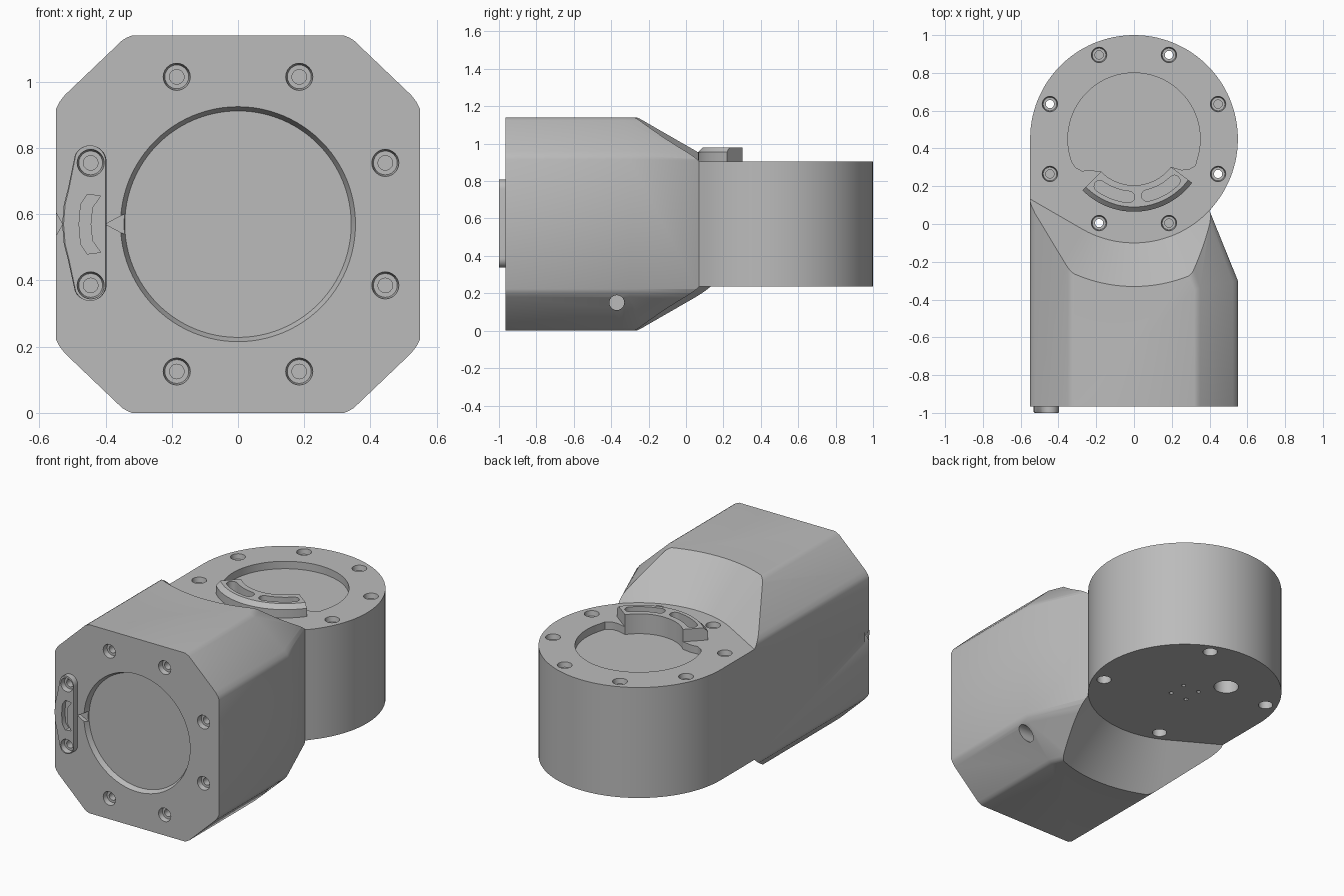
import bpy, bmesh
from math import sin, cos, radians, pi
from mathutils import Matrix, Vector

cube = bpy.data.objects.get("Cube")
if cube:
    bpy.data.objects.remove(cube)

grey = bpy.data.materials.new("satin_grey")
grey.use_nodes = True
COL = (0.5, 0.5, 0.5, 1)
grey.diffuse_color = COL
grey.node_tree.nodes["Principled BSDF"].inputs["Base Color"].default_value = COL

FRONT = Matrix.Rotation(pi / 2, 4, 'X')      # local z points out of the front face
MID, CY, R = 0.57, 0.45, 0.55                # mid height, drum centre and radius
TOP, BOT, FACE = 0.905, 0.237, 0.965


def arc(r, a0, a1, n, cx=0, cy=0):
    angles = [radians(a0 + (a1 - a0) * i / n) for i in range(n + 1)]
    return [(cx + r * cos(a), cy + r * sin(a)) for a in angles]


def loft(bm, rings, matrix=Matrix()):
    """Closed solid through (outline, height) rings."""
    rows = [[bm.verts.new(matrix @ Vector((x, y, z))) for x, y in pts] for pts, z in rings]
    faces = [bm.faces.new(rows[0]), bm.faces.new(rows[-1])]
    n = len(rows[0])
    for a, b in zip(rows, rows[1:]):
        for i in range(n):
            j = (i + 1) % n
            faces.append(bm.faces.new((a[i], a[j], b[j], b[i])))
    bmesh.ops.recalc_face_normals(bm, faces=faces)


def lathe(bm, x, y, profile, matrix=Matrix(), n=24):
    loft(bm, [(arc(r, 0, 360 - 360 / n, n - 1, x, y), z) for r, z in profile], matrix)


def make(name, bm):
    mesh = bpy.data.meshes.new(name)
    bm.to_mesh(mesh)
    bm.free()
    mesh.materials.append(grey)
    ob = bpy.data.objects.new(name, mesh)
    bpy.context.collection.objects.link(ob)
    return ob


def activate(ob):
    bpy.ops.object.select_all(action='DESELECT')
    ob.select_set(True)
    bpy.context.view_layer.objects.active = ob


def cut(ob, bm):
    cutter = make("cutter", bm)
    mod = ob.modifiers.new("cut", 'BOOLEAN')
    mod.operation, mod.solver, mod.object = 'DIFFERENCE', 'EXACT', cutter
    activate(ob)
    bpy.ops.object.modifier_apply(modifier=mod.name)
    bpy.data.objects.remove(cutter)


def screw_hole(bm, x, y, top, depth, matrix=Matrix(), through=False):
    profile = [(0.041, top + 0.02), (0.041, top), (0.036, top - 0.03), (0.022, top - 0.03)]
    if through:
        profile += [(0.022, BOT + 0.05), (0.041, BOT + 0.05), (0.041, BOT - 0.02)]
    else:
        profile.append((0.022, top - depth))
    lathe(bm, x, y, profile, matrix)


# Housing: chamfered box running into a round drum, one side bent inwards
def footprint(d):
    return [(d - R, -FACE), (R - d, -FACE), (R - d, -0.3 - 0.2 * d),
            (0.4 - 0.927 * d, 0.07 - 0.375 * d)] + arc(R, -40, 176, 72, 0, CY) + [(d - R, CY)]


half = [(0.23, 0.57), (0.215, 0.564), (0.2, 0.555), (0.027, 0.39), (0.01, 0.368), (0, 0.347)]
bm = bmesh.new()
loft(bm, [(footprint(d), MID - h) for d, h in half]
     + [(footprint(d), MID + h) for d, h in reversed(half)])
housing = make("housing", bm)

# Conical shoulders above and below the drum
curve = arc(R, 240, 322, 40)
t0, t1 = radians(240), radians(322)
curve = ([(curve[0][0] + 1.5 * sin(t0), curve[0][1] - 1.5 * cos(t0))] + curve
         + [(curve[-1][0] - 1.5 * sin(t1), curve[-1][1] + 1.5 * cos(t1)), (1.5, 3), (-1.5, 3)])


def scaled(k):
    return [(x * k, CY + y * k) for x, y in curve]


for z, s in ((TOP, 1), (BOT, -1)):
    bm = bmesh.new()
    loft(bm, [(scaled(1), z), (scaled(1.75), z + s * 0.42)])
    cut(housing, bm)

# Screw holes on the front and the drum, plus small ports
bm = bmesh.new()
spots = [(sx * a, sy * b) for a, b in ((0.185, 0.445), (0.445, 0.185))
         for sx in (-1, 1) for sy in (-1, 1)]
for x, y in spots:
    on_clip = x < -0.3
    screw_hole(bm, x, MID + y, 1.0 if on_clip else FACE, 0.1, FRONT)
    through = (abs(x) > abs(y)) == (x * y < 0)
    screw_hole(bm, x, CY + y, TOP, 0.09, through=through)
for x in (-0.055, 0.055):
    for y in (-0.055, 0.055):
        lathe(bm, x, CY + y, [(0.012, BOT - 0.02), (0.012, BOT + 0.04)], n=12)
lathe(bm, -0.14, 0.65, [(0.07, BOT - 0.02), (0.07, BOT + 0.1)])
lathe(bm, -0.15, -0.37, [(0.04, 0.4), (0.04, 0.7)], Matrix.Rotation(pi / 2, 4, 'Y'))
cut(housing, bm)

# Round front recess, its pointer notch and the edge notch
bm = bmesh.new()
lathe(bm, 0, MID, [(0.36, FACE + 0.012), (0.342, FACE - 0.03)], FRONT, 96)
cut(housing, bm)
for tri, depth in (([(-0.4, MID), (-0.335, 0.535), (-0.335, 0.605)], 0.025),
                   ([(-0.53, MID), (-0.57, 0.5), (-0.57, 0.64)], 0.04)):
    bm = bmesh.new()
    loft(bm, [(tri, FACE + 0.02), (tri, FACE - depth)], FRONT)
    cut(housing, bm)

# Drum recess, stepped in around the raised pad
outline = (arc(0.35, -18, 201, 72, 0, CY) + [(-0.31, 0.3), (-0.275, 0.281), (-0.23, 0.285)]
           + arc(0.245, 225, 323, 30, 0, CY) + [(0.25, 0.287), (0.29, 0.288), (0.325, 0.31)])
bm = bmesh.new()
loft(bm, [(outline, TOP + 0.02), (outline, TOP - 0.045)])
cut(housing, bm)

# Raised curved pad with bevelled outer rim and two slots
bm = bmesh.new()


def sector(r0, r1, a0, a1):
    return arc(r0, a0, a1, 30, 0, CY) + arc(r1, a1, a0, 30, 0, CY)


loft(bm, [(sector(0.245, r, 225, 323), z)
          for r, z in ((0.385, TOP - 0.045), (0.385, 0.955), (0.36, 0.98))])
pad = make("curved_pad", bm)


def slot(r, w, a0, a1):
    ends = [(r * cos(radians(a)), CY + r * sin(radians(a))) for a in (a0, a1)]
    return (arc(r + w, a0, a1, 16, 0, CY) + arc(w, a1, a1 + 180, 8, *ends[1])[1:-1]
            + arc(r - w, a1, a0, 16, 0, CY) + arc(w, a0 + 180, a0 + 360, 8, *ends[0])[1:-1])


bm = bmesh.new()
for a0, a1 in ((234, 265), (283, 314)):
    loft(bm, [(slot(0.308, 0.03, a0, a1), 1.0), (slot(0.308, 0.03, a0, a1), 0.92)])
cut(pad, bm)

# Crescent clip on the front, with its screws and finger slot
bm = bmesh.new()
side = [(-0.513, 0.68), (-0.526, 0.63), (-0.531, 0.57), (-0.526, 0.51), (-0.513, 0.46)]
crescent = arc(0.05, 0, 155, 14, -0.447, 0.758) + side + arc(0.05, 205, 360, 14, -0.447, 0.388)
loft(bm, [(crescent, FACE - 0.01), (crescent, 0.994), ([(-0.447 + (x + 0.447) * 0.95, y) for x, y in crescent], 1.0)],
     FRONT)
clip = make("front_clip", bm)
bm = bmesh.new()
for z in (MID - 0.185, MID + 0.185):
    screw_hole(bm, -0.445, z, 1.0, 0.1, FRONT)
pocket = [(-0.415, 0.655), (-0.455, 0.66), (-0.475, 0.63), (-0.48, MID), (-0.475, 0.51),
          (-0.455, 0.48), (-0.415, 0.485), (-0.44, 0.52), (-0.445, MID), (-0.44, 0.62)]
loft(bm, [(pocket, 1.02), (pocket, FACE + 0.003)], FRONT)
cut(clip, bm)

for ob in (housing, pad, clip):
    activate(ob)
    bpy.ops.object.shade_smooth_by_angle(angle=radians(30))
